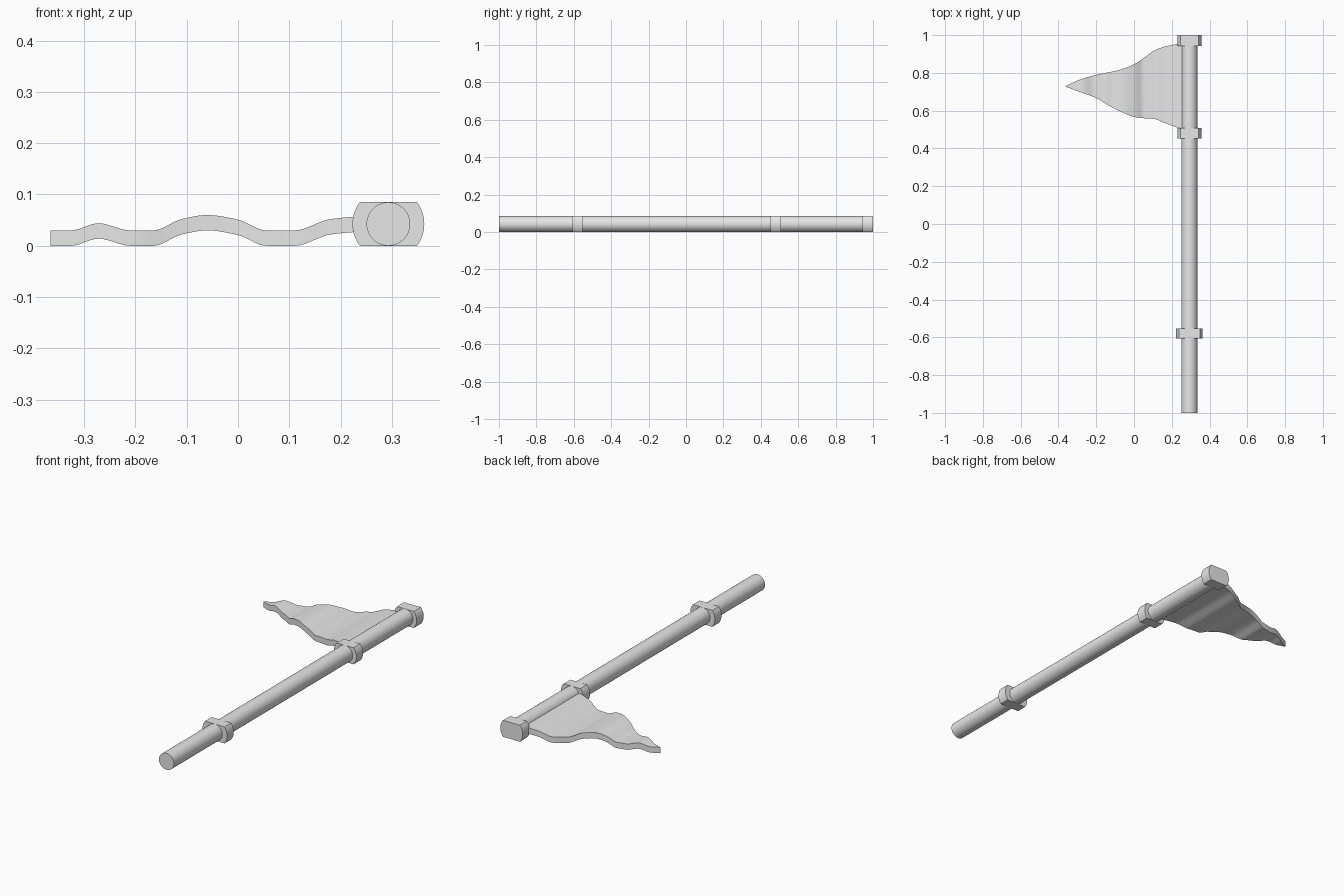
import bpy
import bmesh
import math

cube = bpy.data.objects.get("Cube")
if cube:
    bpy.data.objects.remove(cube, do_unlink=True)

POLE_X = 0.293
POLE_R = 0.0425
FLAG_THICKNESS = 0.03

grey = bpy.data.materials.new("plain grey")
grey.use_nodes = True
grey.diffuse_color = (0.8, 0.8, 0.8, 1)
grey.node_tree.nodes["Principled BSDF"].inputs["Base Color"].default_value = grey.diffuse_color


def finish(name, bm):
    """Turn a bmesh into a smooth-shaded object with sharp edges kept."""
    bmesh.ops.recalc_face_normals(bm, faces=bm.faces)
    mesh = bpy.data.meshes.new(name)
    bm.to_mesh(mesh)
    bm.free()
    mesh.materials.append(grey)
    obj = bpy.data.objects.new(name, mesh)
    bpy.context.collection.objects.link(obj)
    bpy.ops.object.select_all(action="DESELECT")
    obj.select_set(True)
    bpy.context.view_layer.objects.active = obj
    bpy.ops.object.shade_smooth_by_angle(angle=math.radians(30))
    return obj


def prism(name, outline, y0, y1):
    """Extrude an outline in x and z, centred on the pole, along y."""
    bm = bmesh.new()
    face = bm.faces.new([bm.verts.new((POLE_X + x, y0, POLE_R + z)) for x, z in outline])
    ext = bmesh.ops.extrude_face_region(bm, geom=[face])
    moved = [v for v in ext["geom"] if isinstance(v, bmesh.types.BMVert)]
    bmesh.ops.translate(bm, verts=moved, vec=(0, y1 - y0, 0))
    return finish(name, bm)


def arc(radius, start, end, steps):
    angles = [start + (end - start) * i / steps for i in range(steps + 1)]
    return [(radius * math.cos(a), radius * math.sin(a)) for a in angles]


def collar(name, radius, y0, y1):
    """Round collar cut flat at the top and bottom of the pole."""
    a = math.asin(POLE_R / radius)
    outline = arc(radius, -a, a, 12) + arc(radius, math.pi - a, math.pi + a, 12)
    return prism(name, outline, y0, y1)


def curve(points, x):
    """Smooth interpolation through (x, value) points without overshoot."""
    slopes = [(b[1] - a[1]) / (b[0] - a[0]) for a, b in zip(points, points[1:])]
    tangents = [slopes[0]]
    for s, t in zip(slopes, slopes[1:]):
        tangents.append(2 * s * t / (s + t) if s * t > 0 else 0)
    tangents.append(slopes[-1])
    i = max(k for k in range(len(slopes)) if points[k][0] <= x or k == 0)
    (xa, va), (xb, vb) = points[i], points[i + 1]
    h = xb - xa
    t = (x - xa) / h
    return ((1 + 2 * t) * (1 - t) ** 2 * va + t * (1 - t) ** 2 * h * tangents[i]
            + t * t * (3 - 2 * t) * vb + t * t * (t - 1) * h * tangents[i + 1])


# Pole
prism("pole", arc(POLE_R, 0, 2 * math.pi, 48)[:-1], -1, 0.99)

# Collars
collar("top_collar", 0.064, 0.943, 1)
collar("flag_collar", 0.064, 0.453, 0.508)
collar("lower_collar", 0.07, -0.607, -0.553)

# Pennant: two outline edges and a rippled height, all running along x
back_edge = [(-0.365, 0.728), (-0.29, 0.763), (-0.2, 0.79), (-0.08, 0.815), (0, 0.845),
             (0.06, 0.885), (0.11, 0.92), (0.17, 0.941), (0.27, 0.96)]
front_edge = [(-0.365, 0.728), (-0.29, 0.70), (-0.2, 0.667), (-0.13, 0.625), (-0.06, 0.59),
              (0, 0.567), (0.05, 0.56), (0.1, 0.557), (0.17, 0.532), (0.27, 0.495)]
ripple = [(-0.365, 0), (-0.325, 0), (-0.272, 0.014), (-0.21, 0), (-0.165, 0), (-0.11, 0.022),
          (-0.06, 0.03), (0, 0.021), (0.055, 0), (0.11, 0), (0.18, 0.022), (0.27, 0.03)]

bm = bmesh.new()
steps = 72
x_tip, x_root = back_edge[0][0], back_edge[-1][0]
columns = []
for i in range(steps + 1):
    x = x_tip + (x_root - x_tip) * i / steps
    z = curve(ripple, x)
    columns.append([bm.verts.new((x, curve(edge, x), z + up))
                    for edge, up in ((front_edge, 0), (back_edge, 0),
                                     (back_edge, FLAG_THICKNESS), (front_edge, FLAG_THICKNESS))])
for a, b in zip(columns, columns[1:]):
    for k in range(4):
        n = (k + 1) % 4
        bm.faces.new((a[k], a[n], b[n], b[k]))
bm.faces.new(columns[-1])
bmesh.ops.remove_doubles(bm, verts=bm.verts, dist=0.0005)
finish("pennant", bm)
